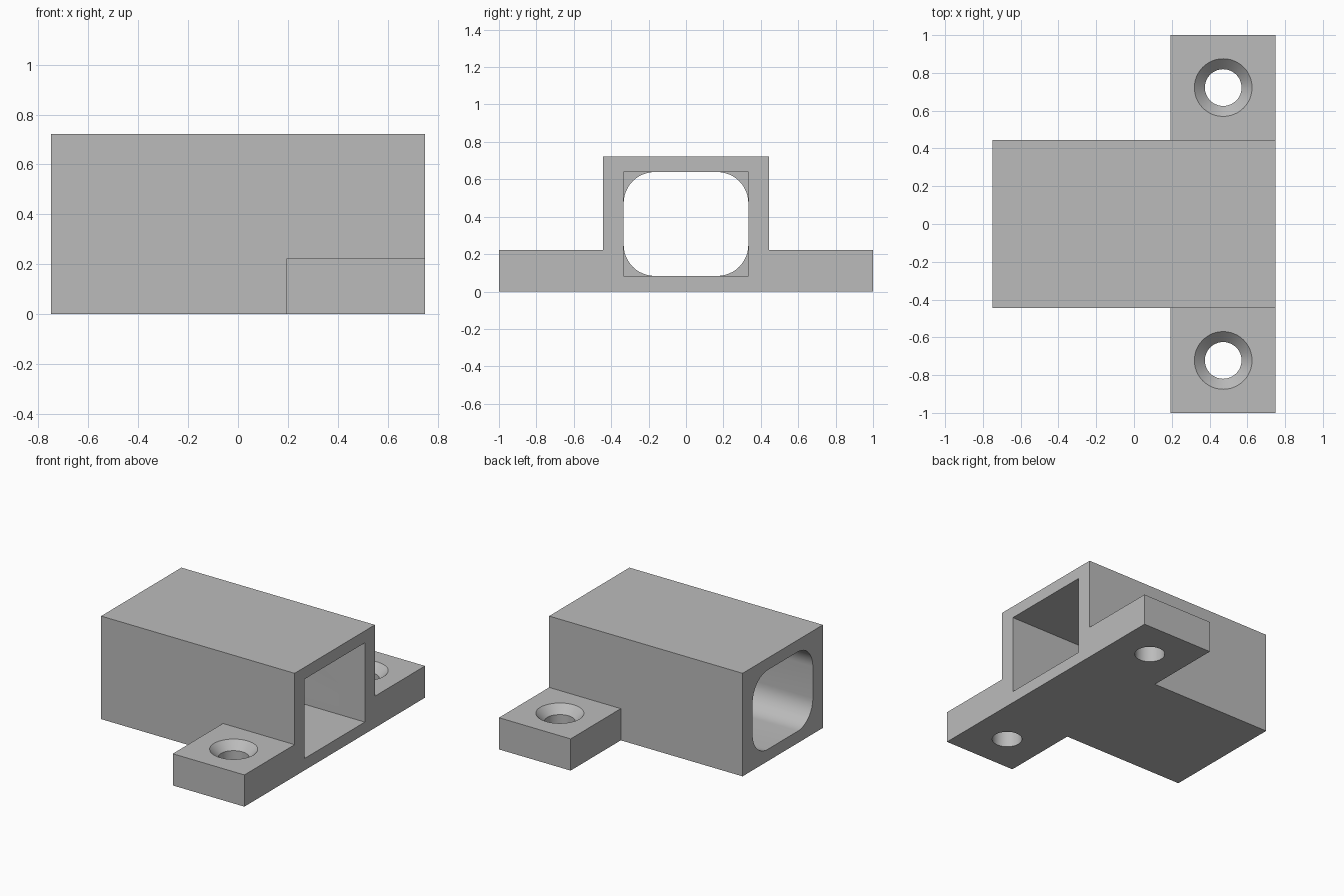
import bpy, bmesh, math
from mathutils import Matrix, Vector

cube = bpy.data.objects.get("Cube")
if cube:
    bpy.data.objects.remove(cube, do_unlink=True)

U = 1 / 18                      # one design unit
END, SIDE = 13.5 * U, 18 * U    # half length and half width overall
TAB, THICK, HEIGHT = 10 * U, 4 * U, 13 * U
STEP = 0.1                      # where the square pocket meets the rounded channel

grey = bpy.data.materials.new("Grey")
grey.use_nodes = True
grey.diffuse_color = (0.5, 0.5, 0.5, 1)
grey.node_tree.nodes["Principled BSDF"].inputs["Base Color"].default_value = (0.5, 0.5, 0.5, 1)


def finish(name, bm):
    mesh = bpy.data.meshes.new(name)
    bmesh.ops.recalc_face_normals(bm, faces=bm.faces)
    bm.to_mesh(mesh)
    bm.free()
    mesh.materials.append(grey)
    ob = bpy.data.objects.new(name, mesh)
    bpy.context.collection.objects.link(ob)
    return ob


def box(name, x, y, z, radius=0):
    """Box from ranges, with its edges along x rounded if a radius is given."""
    bm = bmesh.new()
    bmesh.ops.create_cube(bm, size=1)
    for v in bm.verts:
        v.co = Vector([r[0] if c < 0 else r[1] for c, r in zip(v.co, (x, y, z))])
    if radius:
        edges = [e for e in bm.edges if abs(e.verts[0].co.x - e.verts[1].co.x) > 0.01]
        bmesh.ops.bevel(bm, geom=edges, offset=radius, segments=12, profile=0.5, affect='EDGES')
    return finish(name, bm)


def lathe(name, profile, x, y):
    """Solid turned about a vertical axis from (radius, height) pairs."""
    bm = bmesh.new()
    verts = [bm.verts.new((r, 0, z)) for r, z in profile]
    edges = [bm.edges.new(pair) for pair in zip(verts, verts[1:])]
    bmesh.ops.spin(bm, geom=verts + edges, axis=(0, 0, 1), cent=(0, 0, 0),
                   angle=math.tau, steps=48)
    bmesh.ops.remove_doubles(bm, verts=bm.verts, dist=1e-5)
    bmesh.ops.transform(bm, matrix=Matrix.Translation((x, y, 0)), verts=bm.verts)
    return finish(name, bm)


def combine(target, tool, operation):
    mod = target.modifiers.new(operation.title(), 'BOOLEAN')
    mod.operation, mod.solver, mod.object = operation, 'EXACT', tool
    bpy.context.view_layer.objects.active = target
    bpy.ops.object.modifier_apply(modifier=mod.name)
    bpy.data.objects.remove(tool, do_unlink=True)


# Housing with a mounting plate across its end
housing = box("mounting_housing", (-END, END), (-8 * U, 8 * U), (0, HEIGHT))
plate = box("mounting_plate", (END - TAB, END), (-SIDE, SIDE), (0, THICK))
combine(housing, plate, 'UNION')

# Square pocket at one end, rounded channel at the other
bore_y, bore_z = (-6 * U, 6 * U), (1.5 * U, 11.5 * U)
combine(housing, box("pocket_cutter", (STEP, 1), bore_y, bore_z), 'DIFFERENCE')
combine(housing, box("channel_cutter", (-1, STEP), bore_y, bore_z, 3 * U), 'DIFFERENCE')

# Countersunk screw holes
hole, sink = 1.75 * U, 2.75 * U
profile = [(0, -0.1), (hole, -0.1), (hole, THICK - U), (sink, THICK),
           (sink, THICK + 0.1), (0, THICK + 0.1)]
for side in (-1, 1):
    cutter = lathe("screw_hole_cutter", profile, END - TAB / 2, side * (SIDE - TAB / 2))
    combine(housing, cutter, 'DIFFERENCE')

# Smooth the curved walls, keep the corners crisp
bpy.ops.object.select_all(action='DESELECT')
housing.select_set(True)
bpy.context.view_layer.objects.active = housing
bpy.ops.object.shade_smooth_by_angle(angle=math.radians(30))
